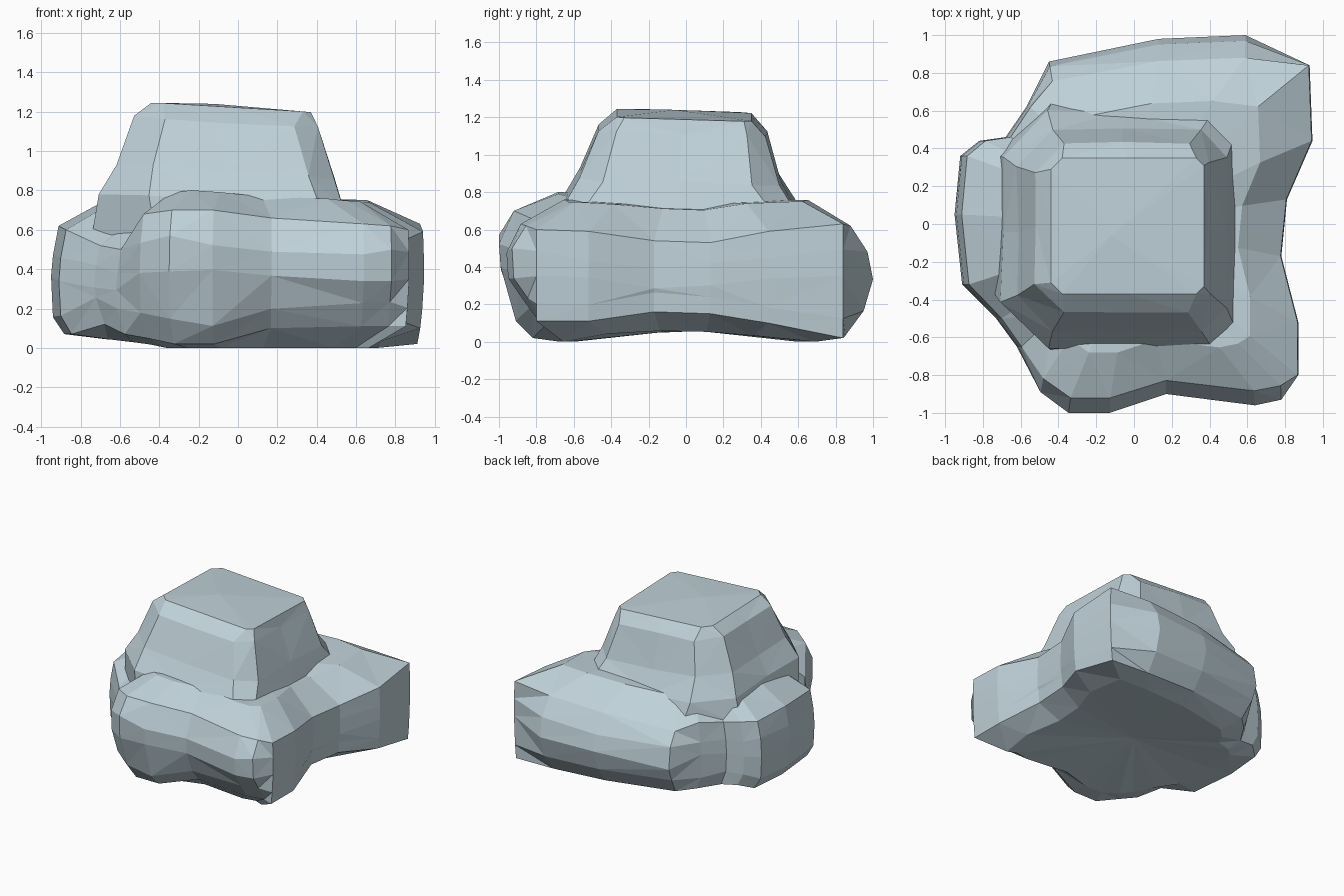
import bpy
import bmesh
import random
from mathutils import Vector

random.seed(4)

default_cube = bpy.data.objects.get("Cube")
if default_cube:
    bpy.data.objects.remove(default_cube, do_unlink=True)

# Single stone colour
stone = bpy.data.materials.new("blue_grey_stone")
stone.use_nodes = True
stone_colour = (.52, .635, .69, 1)
stone.diffuse_color = stone_colour
stone.node_tree.nodes["Principled BSDF"].inputs["Base Color"].default_value = stone_colour


def loft(name, rings, bottom, top):
    """Skin equal-length rings from the bottom up and close both ends with fans."""
    bm = bmesh.new()
    skins = [[bm.verts.new(point) for point in ring] for ring in rings]
    count = len(skins[0])
    for lower, upper in zip(skins, skins[1:]):
        for i in range(count):
            j = (i + 1) % count
            bm.faces.new((lower[i], lower[j], upper[j], upper[i]))
    for ring, centre in ((skins[0], bottom), (skins[-1], top)):
        hub = bm.verts.new(centre)
        for i in range(count):
            bm.faces.new((ring[i], ring[(i + 1) % count], hub))
    bmesh.ops.triangulate(bm, faces=bm.faces[:], quad_method='SHORT_EDGE')
    bmesh.ops.recalc_face_normals(bm, faces=bm.faces[:])
    mesh = bpy.data.meshes.new(name)
    bm.to_mesh(mesh)
    bm.free()
    mesh.materials.append(stone)
    rock = bpy.data.objects.new(name, mesh)
    bpy.context.collection.objects.link(rock)
    return rock


def rough(amount):
    return random.uniform(-amount, amount)


# Lobed base: outline x, y, then height of the upper edge and of the underside
outline = [
    (.87, -.8, .6, .11), (.87, -.52, .59, .11), (.78, -.17, .54, .16),
    (.81, .13, .53, .15), (.945, .44, .59, .1), (.93, .84, .63, .02),
    (.59, 1, .62, .03), (.13, .98, .6, .05), (-.45, .86, .56, .07),
    (-.57, .62, .61, .08), (-.68, .46, .58, .08), (-.82, .44, .61, .1),
    (-.92, .36, .61, .07), (-.95, .05, .62, .07), (-.91, -.32, .6, .07),
    (-.73, -.5, .52, .12), (-.62, -.65, .5, .07), (-.5, -.89, .68, .05),
    (-.35, -1, .7, .02), (-.13, -1, .7, .02), (.17, -.9, .66, .1),
    (.64, -.96, .63, .11), (.78, -.93, .62, .11),
]


def base_ring(left, right, front, back, height):
    """Taper the front and back ends and the flanks of the outline separately."""
    ring = []
    for x, y, edge, under in outline:
        taper = front if y < 0 else back
        if abs(y) < .85:
            taper = 1
        ring.append(Vector((x * (left if x < 0 else right), y * taper,
                            height(edge, under))))
    return ring


underside = base_ring(.93, .98, .82, .85, lambda edge, under: under)
lower_wall = base_ring(.99, .99, .91, .95, lambda edge, under: under + .11 + rough(.03))
belly = base_ring(1, 1, .99, 1, lambda edge, under: edge * .56 + rough(.02))
upper_wall = base_ring(.99, 1, 1, .97, lambda edge, under: edge * .78 + rough(.03))
upper_edge = base_ring(.96, .995, .92, .88, lambda edge, under: edge)
shoulder = [Vector((p.x * .71, p.y * .74, .745 + (p.z - .6) * .5 + rough(.01)))
            for p in upper_edge]
sole = [Vector((p.x * .78, p.y * .82, .065 - .12 * p.y ** 2 + rough(.01)))
        for p in underside]
for point in sole:
    point.z = max(point.z, 0)
loft("rock_base",
     [sole, underside, lower_wall, belly, upper_wall, upper_edge, shoulder],
     (0, 0, .065), (0, 0, .75))


# Squared upper boulder: tapering rings with cut corners
def boulder_ring(left, right, front, back, height, cut_left, cut_right, wobble):
    mid_x, mid_y = (left + right) / 2, (front + back) / 2
    corners = [
        (mid_x, front), (right - cut_right, front), (right, front + cut_right),
        (right, mid_y), (right, back - cut_right), (right - cut_right, back),
        (mid_x, back), (left + cut_left, back), (left, back - cut_left),
        (left, mid_y), (left, front + cut_left), (left + cut_left, front),
    ]
    # The whole boulder leans down towards the right and the back
    return [Vector((x + rough(wobble), y + rough(wobble),
                    height - .06 * x - .03 * y + rough(wobble)))
            for x, y in corners]


skirt = boulder_ring(-.74, .66, -.68, .68, .5, .32, .2, .005)
foot = boulder_ring(-.7, .53, -.66, .6, .72, .24, .12, .01)
waist = boulder_ring(-.62, .49, -.575, .5, .88, .19, .14, .01)
brow = boulder_ring(-.53, .4, -.475, .435, 1.13, .16, .11, .01)
crown = boulder_ring(-.44, .37, -.37, .35, 1.21, .06, .04, 0)
loft("upper_boulder", [skirt, foot, waist, brow, crown], (0, 0, .5), (-.12, -.06, 1.24))
